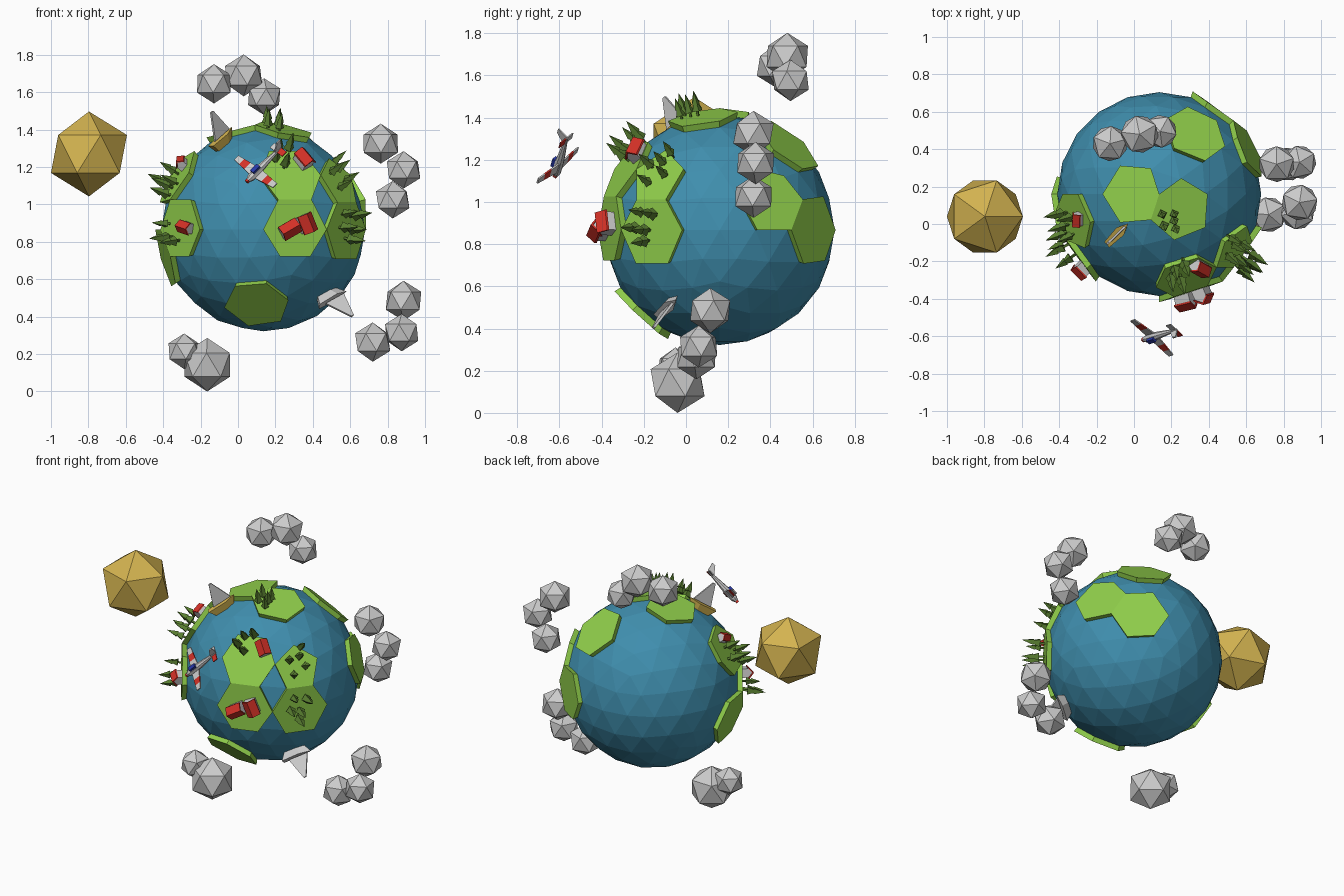
import bpy, bmesh, math, random
from mathutils import Vector, Matrix

if "Cube" in bpy.data.objects:
    bpy.data.objects.remove(bpy.data.objects["Cube"])

random.seed(4)
C = Vector((0.135, 0.16, 0.867))   # globe centre
R, RISE = 0.545, 1.06              # water radius, land height factor
LAND_R = 0.553


def mat(name, rgb):
    m = bpy.data.materials.new(name)
    m.diffuse_color = (*rgb, 1)
    m.use_nodes = True
    m.node_tree.nodes["Principled BSDF"].inputs["Base Color"].default_value = m.diffuse_color
    return m


WATER = mat("water", (0.05, 0.27, 0.42))
GRASS = mat("grass", (0.28, 0.62, 0.07))
LEAF = mat("leaf", (0.10, 0.21, 0.03))
GOLD = mat("gold", (0.65, 0.45, 0.08))
RED = mat("red", (0.65, 0.03, 0.02))
BLUE = mat("blue", (0.02, 0.04, 0.40))


def obj(name, bm, M=Matrix(), material=None):
    bmesh.ops.recalc_face_normals(bm, faces=bm.faces)
    me = bpy.data.meshes.new(name)
    bm.to_mesh(me)
    bm.free()
    o = bpy.data.objects.new(name, me)
    o.matrix_world = M
    bpy.context.collection.objects.link(o)
    if material:
        me.materials.append(material)
    return o


def frame(origin, axis, up):
    """Local x along axis, local z along up."""
    z = Vector(up).normalized()
    x = Vector(axis)
    x = (x - z * x.dot(z)).normalized()
    y = z.cross(x)
    return Matrix.Translation(origin) @ Matrix((x, y, z)).transposed().to_4x4()


def on_globe(d, radius, axis):
    n = Vector(d).normalized()
    return frame(C + n * radius, axis, n)


def loft(bm, rings):
    """Closed skin through rings of equal point count."""
    vs = [[bm.verts.new(p) for p in r] for r in rings]
    n = len(vs[0])
    for a, b in zip(vs, vs[1:]):
        for i in range(n):
            j = (i + 1) % n
            bm.faces.new((a[i], a[j], b[j], b[i]))
    bm.faces.new(vs[0][::-1])
    bm.faces.new(vs[-1])
    return bm


def cone(bm, sides, r1, r2, z0, z1):
    bmesh.ops.create_cone(bm, cap_ends=True, segments=sides, radius1=r1, radius2=r2,
                          depth=z1 - z0, matrix=Matrix.Translation((0, 0, (z0 + z1) / 2)))


def ico(r, sub=1, M=Matrix()):
    bm = bmesh.new()
    bmesh.ops.create_icosphere(bm, subdivisions=sub, radius=r, matrix=M)
    return bm


# Globe
TURN = Matrix.Rotation(math.pi, 4, 'Z')
obj("globe_water", ico(R, 3, TURN), Matrix.Translation(C), WATER)

# Land: vertex rings of the same sphere, flattened and raised
patches = [(.17, -.53, 0), (.14, -.4, .37), (.05, -.15, .53), (-.105, .075, .54),
           (.255, .293, .4), (.49, .25, .13), (.34, .46, 0), (.393, -.274, .29),
           (.45, -.33, 0), (.036, -.385, -.388), (-.435, -.33, 0),
           (-.45, -.17, .27), (-.53, -.08, -.13)]
bm = ico(R, 3, TURN)
hubs = {max(bm.verts, key=lambda v: v.co.dot(Vector(d).normalized())) for d in patches}
keep = {f for v in hubs for f in v.link_faces}
bmesh.ops.delete(bm, geom=[f for f in bm.faces if f not in keep], context='FACES')
bmesh.ops.dissolve_verts(bm, verts=list(hubs))
ext = bmesh.ops.extrude_face_region(bm, geom=bm.faces[:])
for v in ext["geom"]:
    if isinstance(v, bmesh.types.BMVert):
        v.co *= RISE
obj("land", bm, Matrix.Translation(C), GRASS)

# Trees: four-sided trunk and two tiers
trees = [(.015, -.10, .53), (.075, -.10, .53), (.025, -.16, .53), (.075, -.135, .53), (.085, -.18, .53),
         (.08, -.38, .40), (.13, -.36, .42), (.06, -.42, .36), (.11, -.43, .33),
         (.40, -.33, .22), (.36, -.32, .30), (.40, -.27, .32), (.42, -.25, .25), (.38, -.23, .36),
         (.42, -.36, .08), (.46, -.30, .07), (.45, -.34, 0), (.41, -.38, .01), (.44, -.34, -.05),
         (-.47, -.22, .25), (-.46, -.12, .30), (-.48, -.16, .22), (-.49, -.20, .18), (-.50, -.10, .24),
         (-.49, -.27, -.04), (-.50, -.25, .03), (-.46, -.33, -.06)]
for d in trees:
    bm = bmesh.new()
    cone(bm, 4, .009, .009, -.01, .04)
    cone(bm, 4, .033, .006, .035, .10)
    cone(bm, 4, .025, 0, .075, .15)
    s = random.uniform(.75, 1)
    obj("tree", bm, on_globe(d, LAND_R, (1, .3, .2)) @ Matrix.Scale(s, 4), LEAF)

# Houses: grey walls, red gabled roof
houses = [((.13, -.53, 0), (1, 0, .55), 1), ((.22, -.51, .03), (-.45, 0, 1), 1),
          ((.21, -.38, .36), (-.4, 0, 1), .95), ((-.42, -.13, .34), (.3, 1, .2), .7),
          ((-.42, -.41, .01), (1, -.8, -.3), .8)]
for d, axis, s in houses:
    M = on_globe(d, LAND_R, axis) @ Matrix.Scale(s, 4)
    walls = [(-.035, -.01), (.035, -.01), (.035, .045), (0, .075), (-.035, .045)]
    roof = [(-.042, .042), (0, .076), (.042, .042), (.042, .052), (0, .088), (-.042, .052)]
    for name, prof, h, m in (("house_walls", walls, .046, None), ("house_roof", roof, .052, RED)):
        bm = loft(bmesh.new(), [[(x, y, z) for y, z in prof] for x in (-h, h)])
        obj(name, bm, M, m)

# Sailing boats
for d, m in (((-.23, -.22, .50), GOLD), ((.375, -.26, -.38), None)):
    M = on_globe(d, .535, (1, 1, 1))
    deck = [(-.09, -.02), (.03, -.028), (.10, 0), (.03, .028), (-.09, .02)]
    bm = loft(bmesh.new(), [[(x * k, y * k, z) for x, y in deck] for k, z in ((.7, 0), (1, .05))])
    obj("boat_hull", bm, M, m)
    sail = [(-.05, .055), (.075, .055), (.025, .2), (.008, .2)]
    bm = loft(bmesh.new(), [[(x, y, z) for x, z in sail] for y in (-.006, .006)])
    obj("boat_sail", bm, M)

# Sun
obj("sun", ico(.227), Matrix.Translation((-.797, .04, 1.27)), GOLD)

# Clouds
puffs = [(-.128, .43, 1.645, .105), (.03, .48, 1.69, .112), (.14, .495, 1.576, .098),
         (.763, .32, 1.325, .107), (.885, .33, 1.185, .1), (.827, .32, 1.025, .1),
         (.885, .115, .485, .107), (.875, .06, .315, .1), (.72, .05, .264, .105),
         (-.288, -.05, .215, .095), (-.165, -.04, .143, .143)]
for x, y, z, r in puffs:
    turn = Matrix.Rotation(random.uniform(0, 6), 4, 'Z')
    obj("cloud_puff", ico(r, 1, turn), Matrix.Translation((x, y, z)))

# Airplane: local x forward, y across, z up
M = frame((.097, -.605, 1.172), (-.18, -.055, -.18), (-.026, -.064, .045))


def box(name, lo, hi, m=None):
    (a, b, c), (d, e, f) = lo, hi
    ring = [(b, c), (e, c), (e, f), (b, f)]
    obj(name, loft(bmesh.new(), [[(x, y, z) for y, z in ring] for x in (a, d)]), M, m)


bm = bmesh.new()
stations = [(.062, .013), (.04, .022), (-.03, .022), (-.19, .007)]
loft(bm, [[(x, r * math.cos(i * math.pi / 4), r * math.sin(i * math.pi / 4)) for i in range(8)]
          for x, r in stations])
obj("plane_body", bm, M)
box("plane_canopy", (-.03, -.013, .015), (.02, .013, .034), BLUE)
box("plane_nose", (.06, -.009, -.009), (.075, .009, .009), RED)
for s in (-1, 1):
    for name, y0, y1, m in (("wing_inner", 0, .07, None), ("wing_band", .07, .115, RED),
                            ("wing_tip", .115, .158, None)):
        rings = []
        for y in (y0, y1):
            c = .032 - .1 * y
            rings.append([(x, s * y, z + .08 * y) for x, z in ((c, -.012), (-c, -.012), (-c, -.004), (c, -.004))])
        obj(name, loft(bmesh.new(), rings), M, m)
    box("tailplane", (-.19, min(0, s * .05), -.003), (-.155, max(0, s * .05), .003), RED if s > 0 else None)
fin = [(-.14, 0), (-.195, 0), (-.21, .055), (-.185, .055)]
obj("tail_fin", loft(bmesh.new(), [[(x, y, z) for x, z in fin] for y in (-.004, .004)]), M)
